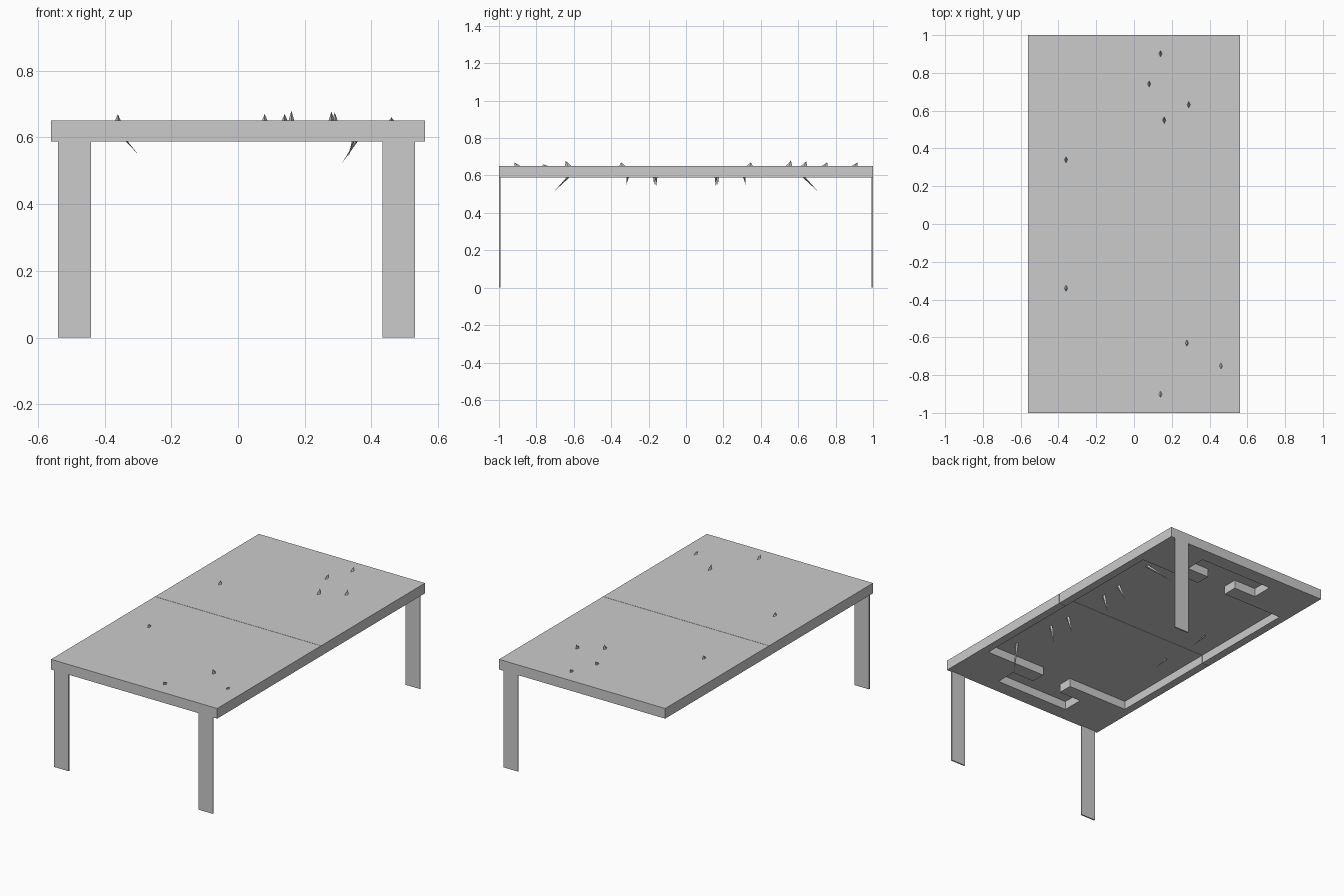
import bpy, bmesh
from mathutils import Vector

if "Cube" in bpy.data.objects:
    bpy.data.objects.remove(bpy.data.objects["Cube"])


def prism(name, pts, z0, z1):
    """Closed solid from a plan outline, between two heights."""
    bm = bmesh.new()
    face = bm.faces.new([bm.verts.new((x, y, z0)) for x, y in pts])
    ext = bmesh.ops.extrude_face_region(bm, geom=[face])
    for v in ext["geom"]:
        if isinstance(v, bmesh.types.BMVert):
            v.co.z = z1
    bmesh.ops.recalc_face_normals(bm, faces=bm.faces)
    mesh = bpy.data.meshes.new(name)
    bm.to_mesh(mesh)
    bm.free()
    ob = bpy.data.objects.new(name, mesh)
    bpy.context.collection.objects.link(ob)
    return ob


def box(name, x0, x1, y0, y1, z0, z1):
    return prism(name, [(x0, y0), (x1, y0), (x1, y1), (x0, y1)], z0, z1)


# Underside recess: wide bay with a necked pocket at each end
quarter = [(0.51, 0.69), (0.10, 0.69), (0.10, 0.78), (0.25, 0.78), (0.25, 0.91)]
outline = (quarter
           + [(-x, y) for x, y in reversed(quarter)]
           + [(-x, -y) for x, y in quarter]
           + [(x, -y) for x, y in reversed(quarter)])
cutter = prism("recess_cutter", outline, 0.5, 0.64)
cutter.hide_render = True
cutter.hide_set(True)

# Two-leaf table top with a fine seam across the middle
for name, s in (("front_leaf", -1), ("back_leaf", 1)):
    leaf = box(name, -0.56, 0.56, *sorted((s * 0.001, s)), 0.588, 0.65)
    mod = leaf.modifiers.new("recess", "BOOLEAN")
    mod.operation = "DIFFERENCE"
    mod.solver = "EXACT"
    mod.object = cutter

# Three thin panel legs, flush with the end faces
for name, x, s in (("front_left_leg", -0.49, -1),
                   ("front_right_leg", 0.482, -1),
                   ("back_right_leg", 0.482, 1)):
    box(name, x - 0.049, x + 0.049, *sorted((s * 0.992, s)), 0, 0.59)


# Small splinters: base point, tip, base radius
def splinter(name, base, tip, r):
    base, tip = Vector(base), Vector(tip)
    bm = bmesh.new()
    ring = [bm.verts.new(base + Vector(o)) for o in
            ((r * 0.5, 0, 0), (0, r, 0), (-r * 0.5, 0, 0), (0, -r, 0))]
    apex = bm.verts.new(tip)
    bm.faces.new(ring)
    for i in range(4):
        bm.faces.new((ring[i], ring[(i + 1) % 4], apex))
    bmesh.ops.recalc_face_normals(bm, faces=bm.faces)
    mesh = bpy.data.meshes.new(name)
    bm.to_mesh(mesh)
    bm.free()
    bpy.context.collection.objects.link(bpy.data.objects.new(name, mesh))


for x, y, h in ((0.14, 0.9, 0.02), (0.08, 0.74, 0.02), (0.29, 0.63, 0.025),
                (0.16, 0.55, 0.03), (-0.36, 0.34, 0.02), (-0.36, -0.34, 0.02),
                (0.28, -0.63, 0.028), (0.46, -0.75, 0.01), (0.14, -0.9, 0.02)):
    splinter("top_splinter", (x, y, 0.649), (x, y * 1.02, 0.65 + h), 0.018)

for s in (-1, 1):
    for x, y, dx, dy, z in ((0.39, 0.58, -0.08, 0.12, 0.52),
                            (0.37, 0.30, -0.04, 0.02, 0.55),
                            (0.36, 0.16, -0.03, 0.0, 0.54),
                            (-0.38, 0.17, 0.08, 0.0, 0.55)):
        splinter("under_splinter", (x, s * y, 0.641),
                 (x + dx, s * (y + dy), z), 0.014)
